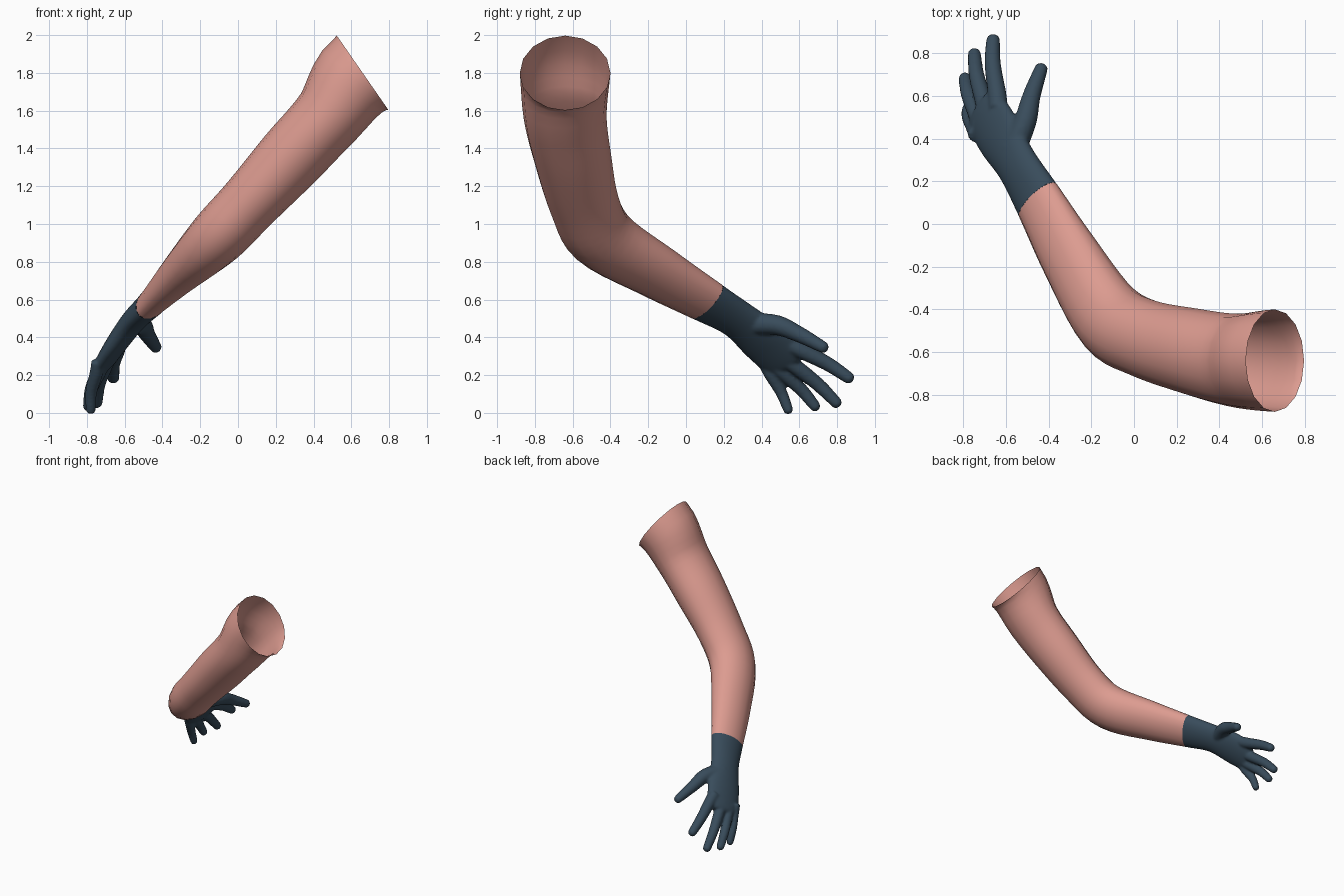
import bpy
import bmesh
import math
from mathutils import Vector

old = bpy.data.objects.get("Cube")
if old:
    bpy.data.objects.remove(old, do_unlink=True)


def make_material(name, colour):
    mat = bpy.data.materials.new(name)
    mat.use_nodes = True
    mat.diffuse_color = (*colour, 1)
    mat.node_tree.nodes["Principled BSDF"].inputs["Base Color"].default_value = (*colour, 1)
    return mat


skin = make_material("skin", (0.72, 0.33, 0.28))
glove_blue = make_material("dark_blue_glove", (0.04, 0.072, 0.105))

FLAT_AXIS = Vector((0.72, 0, -0.69))   # thin direction of the limb's cross-section


def spline(ctrl, first, last, steps):
    """Smooth path through ctrl[first..last]; yields centre, tangent, radii."""
    pts = [Vector(c) for c in ctrl]
    for i in range(first, last):
        p0, p1, p2, p3 = pts[i - 1:i + 3]
        b, c, d = p2 - p0, 2 * p0 - 5 * p1 + 4 * p2 - p3, 3 * p1 - p0 - 3 * p2 + p3
        for s in range(steps + (i == last - 1)):
            t = s / steps
            v = p1 + 0.5 * (b * t + c * t * t + d * t ** 3)
            tan = b + 2 * c * t + 3 * d * t * t
            yield Vector(v[:3]), Vector(tan[:3]).normalized(), v[3], v[4]


def loft(bm, rings, sides, capped):
    """Skin elliptical rings into a tube."""
    loops = []
    for centre, tan, ra, rb in rings:
        a = (FLAT_AXIS - tan * FLAT_AXIS.dot(tan)).normalized()
        b = tan.cross(a)
        angles = [2 * math.pi * k / sides for k in range(sides)]
        loops.append([bm.verts.new(centre + a * ra * math.cos(w) + b * rb * math.sin(w))
                      for w in angles])
    for low, high in zip(loops, loops[1:]):
        for k in range(sides):
            n = (k + 1) % sides
            bm.faces.new((low[k], low[n], high[n], high[k]))
    if capped:
        bm.faces.new(loops[0])
        bm.faces.new(loops[-1])


def finish(bm, name, mat):
    bmesh.ops.recalc_face_normals(bm, faces=bm.faces[:])
    mesh = bpy.data.meshes.new(name)
    bm.to_mesh(mesh)
    bm.free()
    mesh.materials.append(mat)
    for poly in mesh.polygons:
        poly.use_smooth = True
    obj = bpy.data.objects.new(name, mesh)
    bpy.context.collection.objects.link(obj)
    return obj


# Limb path from shoulder opening to knuckles: x, y, z, thin radius, wide radius
limb = [
    (0.97, -0.64, 1.91, 0.26, 0.25),    # guide beyond the opening
    (0.66, -0.64, 1.80, 0.24, 0.24),    # shoulder opening
    (0.48, -0.64, 1.57, 0.19, 0.22),
    (0.28, -0.60, 1.35, 0.18, 0.205),
    (0.06, -0.54, 1.11, 0.16, 0.188),
    (-0.115, -0.44, 0.925, 0.152, 0.185),  # elbow
    (-0.30, -0.155, 0.745, 0.11, 0.162),
    (-0.45, 0.11, 0.59, 0.075, 0.135),  # cuff
    (-0.55, 0.28, 0.49, 0.065, 0.118),  # wrist
    (-0.635, 0.42, 0.375, 0.056, 0.138),
    (-0.70, 0.525, 0.275, 0.045, 0.132),
    (-0.715, 0.55, 0.25, 0.03, 0.11),   # knuckle end
    (-0.73, 0.575, 0.225, 0.02, 0.09),
]
CUFF = 7

# Bare arm, open at the shoulder
bm = bmesh.new()
loft(bm, spline(limb, 1, CUFF, 5), 16, False)
finish(bm, "arm", skin)

# Glove palm, starting up the forearm and trimmed at the cuff later
bm = bmesh.new()
loft(bm, spline(limb, CUFF - 1, len(limb) - 2, 6), 32, True)


def add_digit(points):
    """Rounded finger through (point, radius) pairs, the last one being the tip."""
    ctrl = [(*p, r, r) for p, r in points]
    tip, r = points[-1]
    way = (tip - points[-2][0]).normalized()
    ctrl[-1:] = [(*(tip - way * r), r, r), (*(tip - way * r * 0.35), r * 0.8, r * 0.8),
                 (*tip, r * 0.35, r * 0.35)]
    ctrl = [ctrl[0]] + ctrl + [(*(tip + way * r * 0.3), 0, 0)]
    loft(bm, spline(ctrl, 1, len(ctrl) - 2, 4), 14, True)


# Four fingers: knuckle, tip, base radius
fingers = [
    ((-0.64, 0.60, 0.335), (-0.66, 0.885, 0.17), 0.044),
    ((-0.70, 0.56, 0.26), (-0.75, 0.815, 0.035), 0.042),
    ((-0.735, 0.505, 0.22), (-0.795, 0.70, 0.015), 0.040),
    ((-0.75, 0.445, 0.21), (-0.78, 0.55, -0.005), 0.036),
]
BOW = Vector((-0.012, 0.006, 0.008))
for base, tip, r in fingers:
    base, tip = Vector(base), Vector(tip)
    root = base - (tip - base).normalized() * 0.07
    add_digit([(root, r), (base, r), (base.lerp(tip, 0.5) + BOW, r * 0.88), (tip, r * 0.74)])

# Thumb
add_digit([(Vector((-0.57, 0.34, 0.47)), 0.06), (Vector((-0.51, 0.48, 0.465)), 0.054),
           (Vector((-0.48, 0.60, 0.415)), 0.043), (Vector((-0.427, 0.75, 0.335)), 0.032)])
glove = finish(bm, "glove", glove_blue)

# Fuse the palm and fingers into one smooth skin
remesh = glove.modifiers.new("fuse", 'REMESH')
remesh.mode = 'VOXEL'
remesh.voxel_size = 0.009
remesh.use_smooth_shade = True
soften = glove.modifiers.new("soften", 'SMOOTH')
soften.factor = 0.5
soften.iterations = 5
bpy.context.view_layer.update()
fused = bpy.data.meshes.new_from_object(glove.evaluated_get(bpy.context.evaluated_depsgraph_get()))
glove.modifiers.clear()

# Trim the glove cleanly at the cuff, leaving it open inside the sleeve line
bm = bmesh.new()
bm.from_mesh(fused)
cuff = Vector(limb[CUFF][:3])
along = Vector(limb[CUFF + 1][:3]) - Vector(limb[CUFF - 1][:3])
bmesh.ops.bisect_plane(bm, geom=bm.verts[:] + bm.edges[:] + bm.faces[:], dist=1e-5,
                       plane_co=cuff, plane_no=along.normalized(), clear_inner=True)
for face in bm.faces:
    face.smooth = True
    face.material_index = 0
bm.to_mesh(glove.data)
bm.free()
bpy.data.meshes.remove(fused)
